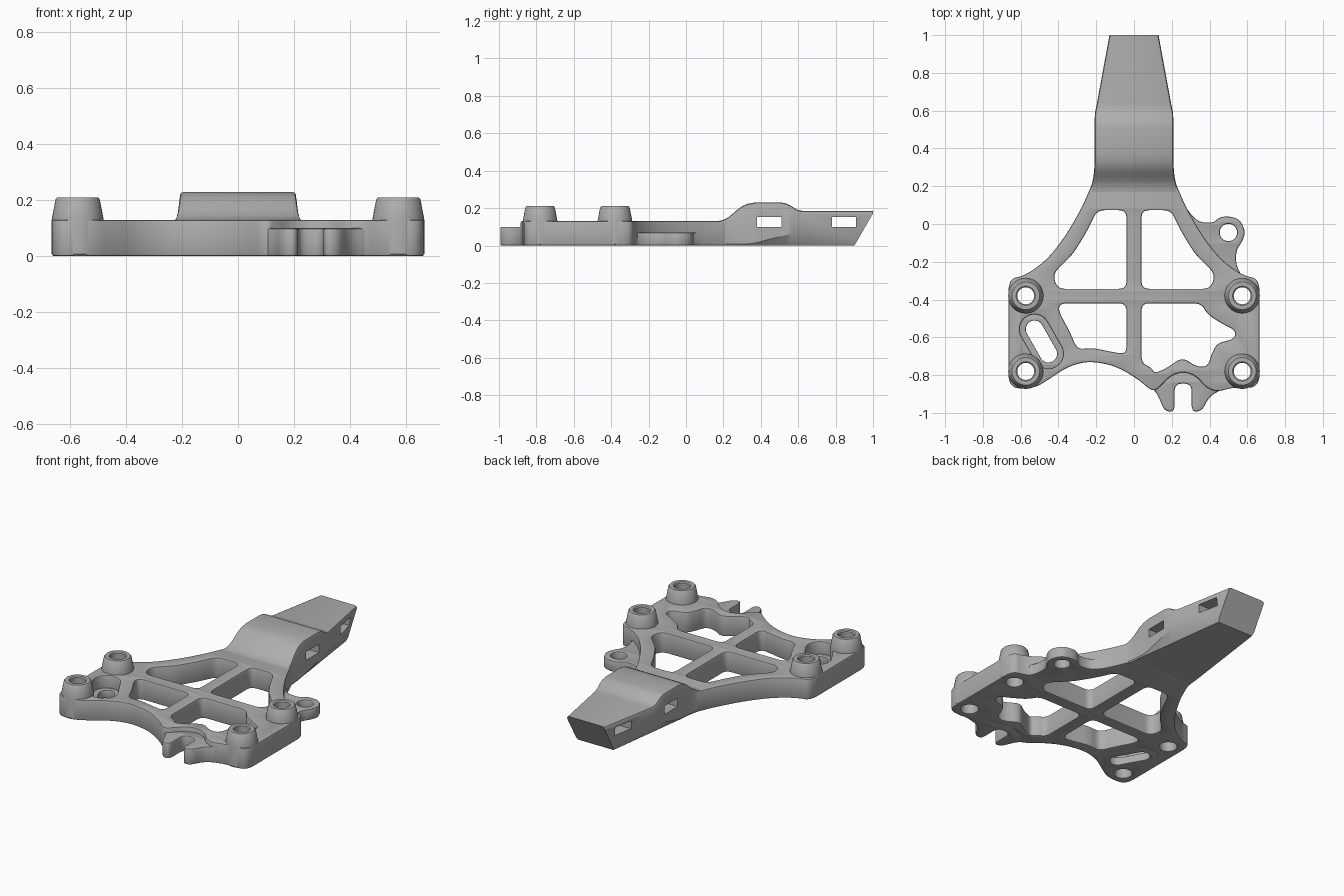
import bpy, bmesh, math
from mathutils import Vector

cube = bpy.data.objects.get("Cube")
if cube:
    bpy.data.objects.remove(cube)

GREY = bpy.data.materials.new("matte grey")
GREY.use_nodes = True
GREY.diffuse_color = (0.42, 0.42, 0.42, 1)
GREY.node_tree.nodes["Principled BSDF"].inputs["Base Color"].default_value = (0.42, 0.42, 0.42, 1)


def finish(name, bm):
    bmesh.ops.remove_doubles(bm, verts=bm.verts, dist=0.0002)
    bmesh.ops.recalc_face_normals(bm, faces=bm.faces)
    mesh = bpy.data.meshes.new(name)
    bm.to_mesh(mesh)
    bm.free()
    mesh.materials.clear()
    mesh.materials.append(GREY)
    ob = bpy.data.objects.new(name, mesh)
    bpy.context.collection.objects.link(ob)
    smooth(ob)
    return ob


def smooth(ob):
    bpy.ops.object.select_all(action='DESELECT')
    ob.select_set(True)
    bpy.context.view_layer.objects.active = ob
    bpy.ops.object.shade_smooth_by_angle(angle=math.radians(32))


def rounded(points, r, steps=5):
    """Closed loop with every corner eased by distance r."""
    out = []
    pts = [Vector(p) for p in points]
    for i, p in enumerate(pts):
        a, b = pts[i - 1] - p, pts[(i + 1) % len(pts)] - p
        a = p + a.normalized() * min(r, a.length * 0.46)
        b = p + b.normalized() * min(r, b.length * 0.46)
        for k in range(steps + 1):
            t = k / steps
            out.append(a * (1 - t) ** 2 + p * 2 * t * (1 - t) + b * t * t)
    return out


def circle(c, r, n=32):
    return [Vector((c[0] + r * math.cos(k * math.tau / n), c[1] + r * math.sin(k * math.tau / n)))
            for k in range(n)]


def capsule(a, b, r, n=14):
    a, b = Vector(a), Vector(b)
    d = b - a
    start = math.atan2(d.y, d.x) + math.pi / 2
    return [c + r * Vector((math.cos(start + s + k * math.pi / n), math.sin(start + s + k * math.pi / n)))
            for c, s in ((a, 0), (b, math.pi)) for k in range(n + 1)]


def slab(name, loops, height, edge=0.008):
    """Flat part with holes and eased edges, standing on z = 0."""
    cu = bpy.data.curves.new(name, 'CURVE')
    cu.dimensions, cu.fill_mode = '2D', 'BOTH'
    cu.extrude, cu.bevel_depth = height / 2 - edge, edge
    cu.offset, cu.bevel_resolution = -edge, 1
    for loop in loops:
        sp = cu.splines.new('POLY')
        sp.points.add(len(loop) - 1)
        for q, p in zip(sp.points, loop):
            q.co = (p[0], p[1], 0, 1)
        sp.use_cyclic_u = True
    tmp = bpy.data.objects.new(name + "_curve", cu)
    bpy.context.collection.objects.link(tmp)
    bpy.context.view_layer.update()
    mesh = bpy.data.meshes.new_from_object(tmp.evaluated_get(bpy.context.evaluated_depsgraph_get()))
    bm = bmesh.new()
    bm.from_mesh(mesh)
    bmesh.ops.translate(bm, verts=bm.verts, vec=(0, 0, height / 2))
    bpy.data.objects.remove(tmp)
    bpy.data.meshes.remove(mesh)
    return finish(name, bm)


def mirror(points):
    return [(-x, y) for x, y in reversed(points)]


# Frame plate: outer contour, four windows, pocket and screw holes
shoulder = [(0.665, -0.29), (0.58, -0.275), (0.46, -0.19), (0.36, -0.06), (0.28, 0.08),
            (0.235, 0.18), (0.2, 0.27)]
front = [(-0.665, -0.87), (-0.53, -0.872), (-0.44, -0.815), (-0.35, -0.755), (-0.24, -0.725),
         (-0.1, -0.75), (0.02, -0.82), (0.1, -0.89), (0.14, -0.86), (0.19, -0.805), (0.26, -0.78),
         (0.33, -0.805), (0.38, -0.865), (0.44, -0.89), (0.52, -0.865), (0.665, -0.87)]
outline = rounded(front + shoulder + mirror(shoulder), 0.075)

back_window = [(0.04, -0.343), (0.04, 0.073), (0.195, 0.073), (0.25, -0.04), (0.32, -0.155),
               (0.43, -0.265), (0.405, -0.343)]
left_window = [(0.04, -0.42), (0.355, -0.42), (0.39, -0.48), (0.47, -0.53), (0.54, -0.565),
               (0.53, -0.61), (0.44, -0.63), (0.41, -0.69), (0.39, -0.755), (0.33, -0.755),
               (0.255, -0.705), (0.17, -0.765), (0.11, -0.79), (0.09, -0.76), (0.04, -0.735)]
right_window = [(-0.04, -0.42), (-0.04, -0.69), (-0.13, -0.675), (-0.22, -0.655), (-0.3, -0.665),
                (-0.34, -0.57), (-0.4, -0.46), (-0.39, -0.42)]
windows = [rounded(w, 0.04) for w in (back_window, mirror(back_window), left_window, right_window)]

slot_ends = (-0.527, -0.557), (-0.453, -0.687)
boss_centres = [(sx * 0.573, y) for sx in (-1, 1) for y in (-0.38, -0.78)]
slab("frame_plate", [outline, capsule(*slot_ends, 0.078)] + windows
     + [circle(c, 0.05) for c in boss_centres], 0.13)

# Recessed floor with the elongated slot
slab("slot_floor", [capsule(*slot_ends, 0.088), capsule(*slot_ends, 0.046)], 0.05, 0.004)

# Low notched tab on the front edge
tab = [(0.09, -0.86), (0.13, -0.91), (0.16, -0.99), (0.215, -0.995), (0.215, -0.845), (0.305, -0.845),
       (0.305, -0.995), (0.36, -0.99), (0.4, -0.91), (0.47, -0.875), (0.5, -0.84), (0.38, -0.8),
       (0.26, -0.77), (0.15, -0.82)]
slab("notched_tab", [rounded(tab, 0.04)], 0.1)

# Low side ear with its hole
ear = [(0.23, 0.17), (0.285, 0.07), (0.34, 0.01), (0.42, 0.005), (0.45, 0.035), (0.5, 0.042),
       (0.56, 0.025), (0.59, -0.04), (0.575, -0.09), (0.54, -0.14), (0.54, -0.22), (0.58, -0.29),
       (0.5, -0.26), (0.42, -0.19), (0.33, -0.09), (0.27, 0.02)]
slab("side_ear", [rounded(ear, 0.05), circle((0.5, -0.045), 0.046)], 0.07)

# Tapered screw bosses with counterbored holes
boss_profile = [(0.058, 0), (0.086, 0), (0.093, 0.008), (0.093, 0.13), (0.079, 0.203), (0.073, 0.21),
                (0.051, 0.21), (0.045, 0.204), (0.045, 0.12), (0.052, 0.12), (0.052, 0.008)]
for (x, y), label in zip(boss_centres, ("back_right", "front_right", "back_left", "front_left")):
    bm = bmesh.new()
    vs = [bm.verts.new((x + r, y, z)) for r, z in boss_profile]
    es = [bm.edges.new((vs[i - 1], vs[i])) for i in range(len(vs))]
    bmesh.ops.spin(bm, geom=vs + es, cent=(x, y, 0), axis=(0, 0, 1), angle=math.tau, steps=40)
    finish("screw_boss_" + label, bm)

# Raised arm, lofted along y: (y, top height, half width)
stations = [(0.14, 0.126, 0.245), (0.17, 0.13, 0.236), (0.2, 0.137, 0.226), (0.225, 0.15, 0.22),
            (0.25, 0.17, 0.215), (0.275, 0.192, 0.212), (0.3, 0.21, 0.21), (0.33, 0.223, 0.208),
            (0.37, 0.23, 0.208), (0.51, 0.23, 0.208), (0.54, 0.224, 0.208), (0.565, 0.21, 0.208),
            (0.59, 0.193, 0.206), (0.615, 0.186, 0.201), (0.64, 0.185, 0.196), (0.9, 0.185, 0.13)]
bm = bmesh.new()
rings = []
for i, (y, top, w) in enumerate(stations):
    base = w if y < 0.3 else min(w, 0.21 - (y - 0.3) * 0.133)
    side = max(0.008, (w - base) * 1.9)
    last = i == len(stations) - 1
    if last:
        base, side = 0.13, 0.02
    half = [(base - 0.006, 0), (w, side), (w, top - 0.014), (w - 0.004, top - 0.004), (w - 0.014, top)]
    section = half + [(-x, z) for x, z in reversed(half)]
    # the tip leans outward towards the top
    rings.append([bm.verts.new((x, y + (0.1 * min(1, z / 0.17) if last else 0), z)) for x, z in section])
for a, b in zip(rings, rings[1:]):
    for k in range(len(a)):
        bm.faces.new((a[k - 1], a[k], b[k], b[k - 1]))
bm.faces.new(rings[0])
bm.faces.new(rings[-1])
arm = finish("raised_arm", bm)

# Strap openings cut sideways through the arm
bm = bmesh.new()
for y in (0.445, 0.845):
    box = bmesh.ops.create_cube(bm, size=1)["verts"]
    bmesh.ops.scale(bm, verts=box, vec=(1, 0.13, 0.053))
    bmesh.ops.translate(bm, verts=box, vec=(0, y, 0.125))
cutter = finish("strap_cutter", bm)
cutter.hide_render = True
cutter.hide_viewport = True
mod = arm.modifiers.new("strap_openings", 'BOOLEAN')
mod.object, mod.operation, mod.solver = cutter, 'DIFFERENCE', 'EXACT'
bpy.context.view_layer.objects.active = arm
bpy.ops.object.modifier_apply(modifier=mod.name)
bpy.data.objects.remove(cutter)
smooth(arm)
